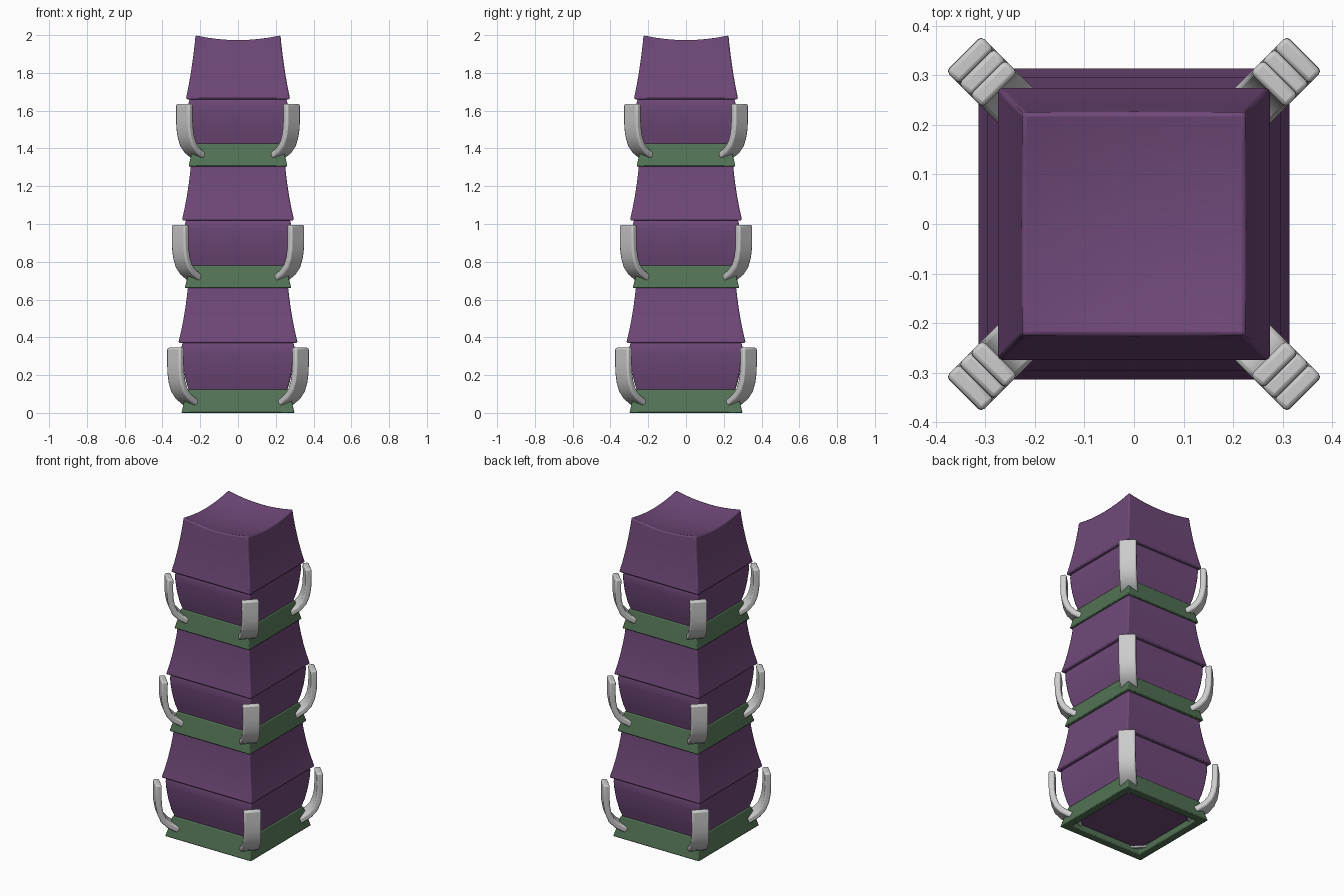
import bpy, bmesh, math
from mathutils import Vector, Matrix

if "Cube" in bpy.data.objects:
    bpy.data.objects.remove(bpy.data.objects["Cube"])


def material(name, rgb):
    m = bpy.data.materials.new(name)
    m.diffuse_color = (*rgb, 1)
    m.use_nodes = True
    m.node_tree.nodes["Principled BSDF"].inputs["Base Color"].default_value = m.diffuse_color
    return m


PURPLE = material("purple", (0.16, 0.065, 0.19))
GREEN = material("green", (0.085, 0.17, 0.09))
N = 8  # divisions along each side of a square ring


def square(h, z, dip=0.0):
    """Points of a square ring; dip lowers it towards the middle of the top."""
    c = [(-1, -1), (1, -1), (1, 1), (-1, 1)]
    pts = []
    for i in range(4):
        a, b = Vector(c[i]), Vector(c[(i + 1) % 4])
        for k in range(N):
            p = a.lerp(b, k / N) * h
            pts.append((p.x, p.y, z - dip * (2 - (p.x**2 + p.y**2) / 0.225**2)))
    return pts


def finish(bm, name, mat, bevel):
    bmesh.ops.recalc_face_normals(bm, faces=bm.faces)
    me = bpy.data.meshes.new(name)
    bm.to_mesh(me)
    bm.free()
    ob = bpy.data.objects.new(name, me)
    bpy.context.collection.objects.link(ob)
    if mat:
        me.materials.append(mat)
    mod = ob.modifiers.new("bevel", "BEVEL")
    mod.width, mod.segments = bevel, 2
    mod.limit_method, mod.angle_limit = "ANGLE", math.radians(35)
    bpy.ops.object.select_all(action="DESELECT")
    bpy.context.view_layer.objects.active = ob
    ob.select_set(True)
    bpy.ops.object.shade_smooth_by_angle(angle=math.radians(35))


def loft(name, rings, mat, bevel=0.008, loop=False):
    bm = bmesh.new()
    rows = [[bm.verts.new(p) for p in square(*r)] for r in rings]
    pairs = list(zip(rows, rows[1:])) + ([(rows[-1], rows[0])] if loop else [])
    for a, b in pairs:
        for i in range(4 * N):
            j = (i + 1) % (4 * N)
            bm.faces.new((a[i], a[j], b[j], b[i]))
    if not loop:
        bm.faces.new(rows[0])
        bm.faces.new(rows[-1])
    finish(bm, name, mat, bevel)


def claw(name, path, angle, half_width=0.05, thick=0.036):
    """Curved bar swept along (radius, height) points at a corner."""
    bm = bmesh.new()
    rows = []
    for i, p in enumerate(path):
        t = (path[min(i + 1, len(path) - 1)] - path[max(i - 1, 0)]).normalized()
        n = Vector((-t.y, t.x)) * thick / 2
        rows.append([bm.verts.new((q.x, w, q.y)) for q, w in (
            (p + n, -half_width), (p + n, half_width),
            (p - n, half_width), (p - n, -half_width))])
    for a, b in zip(rows, rows[1:]):
        for i in range(4):
            bm.faces.new((a[i], a[(i + 1) % 4], b[(i + 1) % 4], b[i]))
    bm.faces.new(rows[0])
    bm.faces.new(rows[-1])
    bm.transform(Matrix.Rotation(angle, 4, "Z"))
    finish(bm, name, None, 0.009)


BAND = [(0.30, 0), (0.268, 0.125), (0.24, 0.125), (0.25, 0)]
LOWER = [(0.245, 0.03), (0.258, 0.11), (0.276, 0.17), (0.289, 0.24),
         (0.297, 0.31), (0.299, 0.35), (0.292, 0.375)]
UPPER = [(0.316, 0), (0.302, 0.2), (0.289, 0.42), (0.278, 0.65), (0.270, 0.85), (0.266, 1)]
CLAW = [(0.467, 0.345), (0.468, 0.27), (0.466, 0.215), (0.457, 0.165),
        (0.440, 0.122), (0.410, 0.088), (0.365, 0.060), (0.30, 0.036)]

# tiers: base height, top height, width scale, height scale, claw inset
TIERS = [(0, 0.665, 1, 1, 0), (0.66, 1.31, 0.94, 0.97, 0.035), (1.305, 2.0, 0.873, 0.96, 0.067)]
for k, (z0, z1, s, zs, inset) in enumerate(TIERS, 1):
    loft(f"green_band_{k}", [(h * s, z0 + z * zs) for h, z in BAND], GREEN, 0.005, True)
    loft(f"lower_body_{k}", [(h * s, z0 + z * zs) for h, z in LOWER], PURPLE)
    zb = z0 + 0.37 * zs
    rings = [(h * s, zb + (z1 - zb) * t) for h, t in UPPER]
    if k == 3:  # dished top
        rings = [(h * s * (1 - 0.03 * t), zb + (z1 - zb) * t)
                 for (h, _), t in zip(UPPER, (0, 0.2, 0.42, 0.65, 0.85, 1))]
        rings[-1] = (0.225, z1, 0.025)
        rings += [(0.225 * f, z1, 0.025) for f in (0.8, 0.6, 0.4, 0.2, 0.05)]
    loft(f"upper_body_{k}", rings, PURPLE)
    path = [Vector((r - inset, z0 + z * zs)) for r, z in CLAW]
    for c in range(4):
        claw(f"corner_claw_{k}_{c + 1}", path, math.radians(45 + 90 * c))
